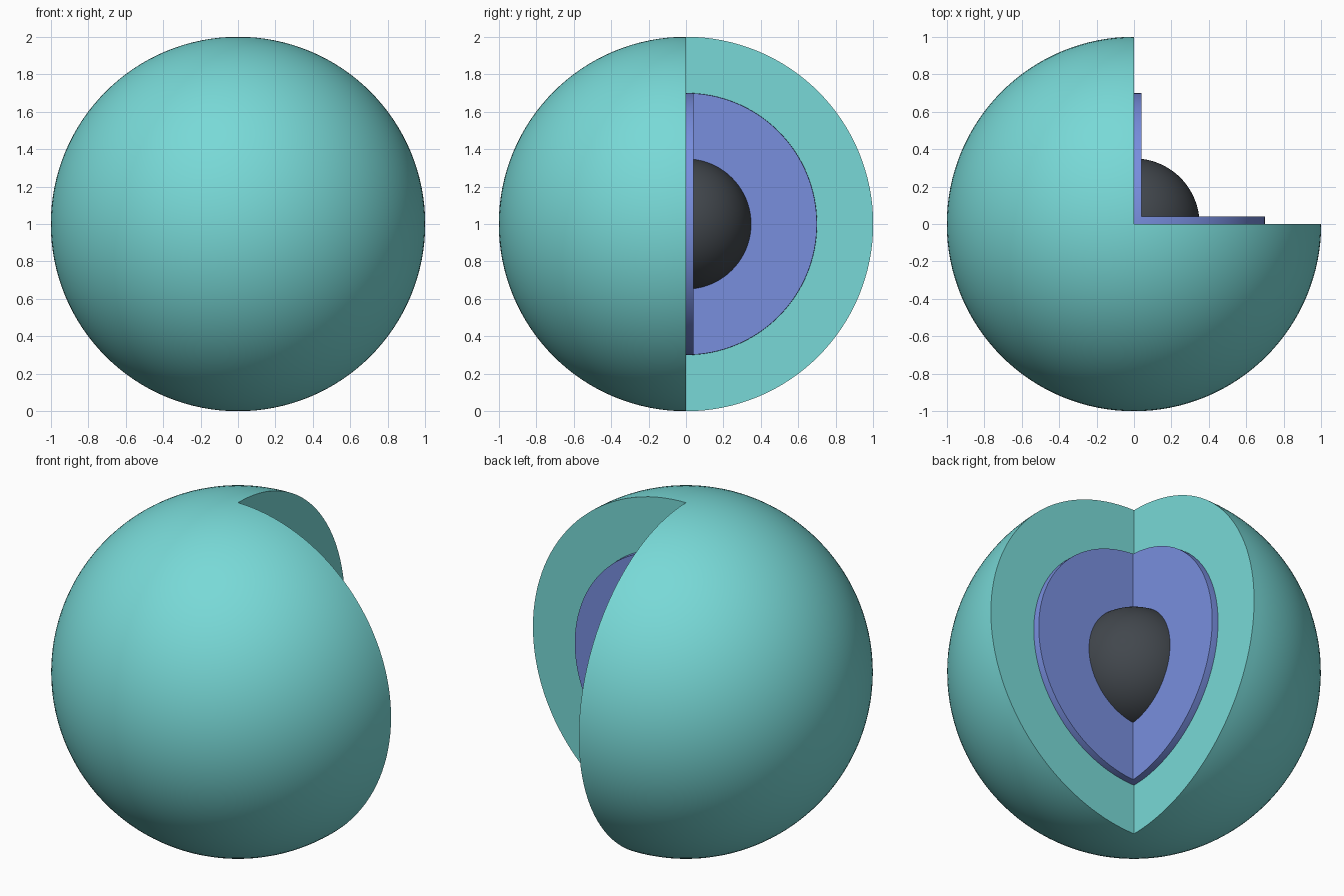
import bpy, bmesh, math
from mathutils import Vector, Matrix

if "Cube" in bpy.data.objects:
    bpy.data.objects.remove(bpy.data.objects["Cube"])

CENTRE = Vector((0, 0, 1))


def material(name, rgb):
    m = bpy.data.materials.new(name)
    m.diffuse_color = (*rgb, 1)
    m.use_nodes = True
    m.node_tree.nodes["Principled BSDF"].inputs["Base Color"].default_value = m.diffuse_color
    return m


def finish(name, bm, mat):
    """Turn a bmesh into a named object with one colour."""
    bmesh.ops.recalc_face_normals(bm, faces=bm.faces)
    me = bpy.data.meshes.new(name)
    bm.to_mesh(me)
    bm.free()
    ob = bpy.data.objects.new(name, me)
    ob.location = CENTRE
    bpy.context.collection.objects.link(ob)
    if mat:
        me.materials.append(mat)
    return ob


def smooth(ob):
    bpy.ops.object.select_all(action='DESELECT')
    ob.select_set(True)
    bpy.context.view_layer.objects.active = ob
    bpy.ops.object.shade_smooth_by_angle(angle=math.radians(30))


def ball(name, radius, mat):
    bm = bmesh.new()
    bmesh.ops.create_uvsphere(bm, u_segments=128, v_segments=64, radius=radius)
    return finish(name, bm, mat)


teal = material("teal", (0.188, 0.694, 0.679))
violet = material("violet blue", (0.188, 0.271, 0.730))
charcoal = material("charcoal", (0.054, 0.063, 0.074))

# Outer layer: half circle swept 270 degrees, leaving the +x +y quarter open
bm = bmesh.new()
N = 64
pts = [bm.verts.new((0, math.sin(math.pi * i / N), math.cos(math.pi * i / N)))
       for i in range(N + 1)]
edges = [bm.edges.new(p) for p in zip(pts, pts[1:])]
bmesh.ops.spin(bm, geom=pts + edges, cent=(0, 0, 0), axis=(0, 0, 1),
               angle=math.radians(270), steps=96)
bmesh.ops.remove_doubles(bm, verts=bm.verts, dist=1e-5)
# flat half-disc cut faces
for a, b in ((0, 1), (1, 0)):
    rim = [v for v in bm.verts if abs(v.co[a]) < 1e-4 and v.co[b] > -1e-4]
    bm.faces.new(sorted(rim, key=lambda v: v.co.z))
outer = finish("outer_layer", bm, teal)
smooth(outer)

# Middle layer: ball with the same quarter removed, standing slightly proud
middle = ball("middle_layer", 0.7, violet)
bm = bmesh.new()
bmesh.ops.create_cube(bm, size=2, matrix=Matrix.Translation((1.04, 1.04, 0)))
cutter = finish("quarter_cutter", bm, None)
cutter.hide_render = True
mod = middle.modifiers.new("cut", 'BOOLEAN')
mod.operation = 'DIFFERENCE'
mod.solver = 'EXACT'
mod.object = cutter
bpy.context.view_layer.objects.active = middle
bpy.ops.object.modifier_apply(modifier=mod.name)
bpy.data.objects.remove(cutter)
while len(middle.data.materials) > 1:
    middle.data.materials.pop(index=1)
smooth(middle)

# Core: full ball
smooth(ball("core", 0.35, charcoal))
